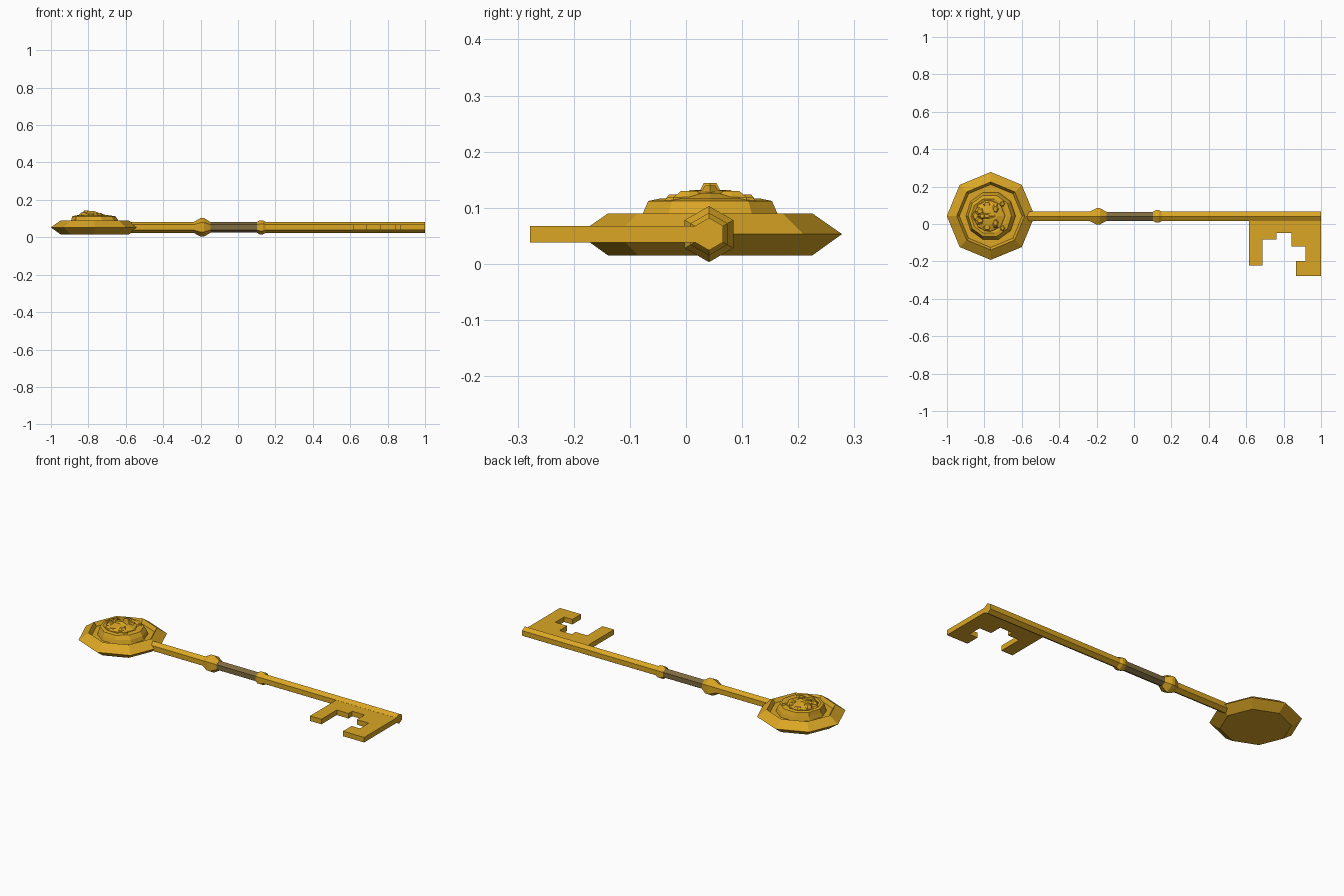
import bpy, bmesh, math
from mathutils import Vector

if "Cube" in bpy.data.objects:
    bpy.data.objects.remove(bpy.data.objects["Cube"])


def material(name, rgb):
    m = bpy.data.materials.new(name)
    m.use_nodes = True
    m.diffuse_color = (*rgb, 1)
    m.node_tree.nodes["Principled BSDF"].inputs["Base Color"].default_value = (*rgb, 1)
    return m


gold = material("gold", (0.70, 0.38, 0.018))
bronze = material("dark_bronze", (0.21, 0.145, 0.05))
AXIS_Y, AXIS_Z = 0.041, 0.053
HEAD = Vector((-0.766, 0.043, 0))


def finish(name, bm, mat=gold):
    bmesh.ops.recalc_face_normals(bm, faces=bm.faces)
    mesh = bpy.data.meshes.new(name)
    bm.to_mesh(mesh)
    bm.free()
    mesh.materials.append(mat)
    obj = bpy.data.objects.new(name, mesh)
    bpy.context.collection.objects.link(obj)
    return obj


def skin(name, rings, mat=gold):
    """Closed solid through a list of equal-length rings of points."""
    bm = bmesh.new()
    loops = [[bm.verts.new(p) for p in ring] for ring in rings]
    n = len(loops[0])
    for a, b in zip(loops, loops[1:]):
        for i in range(n):
            j = (i + 1) % n
            bm.faces.new((a[i], a[j], b[j], b[i]))
    bm.faces.new(loops[0])
    bm.faces.new(loops[-1])
    return finish(name, bm, mat)


def rod(name, profile, mat=gold):
    """Six-sided turning along x from (x, radius) pairs."""
    angles = [math.pi / 2 + k * math.pi / 3 for k in range(6)]
    return skin(name, [[(x, AXIS_Y + r * math.cos(a), AXIS_Z + r * math.sin(a))
                        for a in angles] for x, r in profile], mat)


def dial(name, profile, n=8, squash=1.0):
    """Upright turning about the head centre from (radius, z, x shift)."""
    return skin(name, [[HEAD + Vector((s + r * squash * math.cos(k * math.tau / n),
                                       r * math.sin(k * math.tau / n), z))
                        for k in range(n)] for r, z, s in profile])


# Shaft, collars and grip
rod("rear_shaft", [(-0.58, 0.029), (-0.148, 0.029)])
rod("grip", [(-0.148, 0.028), (0.105, 0.028)], bronze)
rod("front_shaft", [(0.105, 0.029), (1.0, 0.029)])
rod("large_collar", [(-0.237, 0.029), (-0.2, 0.05), (-0.182, 0.05), (-0.148, 0.029)])
rod("small_collar", [(0.102, 0.029), (0.117, 0.038), (0.133, 0.038), (0.148, 0.029)])

# Key bit with its stepped notch
outline = [(0.615, 0.03), (0.615, -0.222), (0.688, -0.222), (0.688, -0.082),
           (0.763, -0.082), (0.763, -0.048), (0.842, -0.048), (0.842, -0.119),
           (0.918, -0.119), (0.918, -0.199), (0.865, -0.199), (0.865, -0.278),
           (1.0, -0.278), (1.0, 0.03)]
skin("key_bit", [[(x, y, z) for x, y in outline] for z in (0.038, 0.067)])

# Octagonal bow with a bevelled rim and a sunken floor
dial("bow", [(0.182, 0.015, 0), (0.235, 0.053, 0), (0.182, 0.09, 0),
             (0.168, 0.068, 0)])

# Mane and face mound of the relief, chin towards -x
dial("mane", [(0.135, 0.06, 0), (0.126, 0.09, 0), (0.116, 0.112, -0.005),
              (0.096, 0.116, -0.01), (0.084, 0.111, -0.01)], 10)
dial("face", [(0.1, 0.09, -0.005), (0.084, 0.114, -0.008), (0.05, 0.126, -0.014),
              (0.024, 0.131, -0.025)], 8)


def lump(name, loc, size, top, lean=0.0, n=6, side=1):
    """Faceted tapered boss; its top is smaller and leans along x."""
    x, y, z = loc
    rings = []
    for scale, h, shift in ((1, 0, 0), (0.9, 0.55, lean * 0.5), (top, 1, lean)):
        rings.append([HEAD + Vector((x + shift + size[0] * scale * math.cos(k * math.tau / n),
                                     side * y + size[1] * scale * math.sin(k * math.tau / n),
                                     z + size[2] * h)) for k in range(n)])
    return skin(name, rings)


# Facial features
lump("nose_bridge", (-0.015, 0, 0.115), (0.055, 0.02, 0.025), 0.5, -0.015)
lump("nose_tip", (-0.045, 0, 0.118), (0.018, 0.022, 0.026), 0.6)
lump("chin", (-0.085, 0, 0.1), (0.022, 0.03, 0.02), 0.6, 0.005)
for side, label in ((1, "left"), (-1, "right")):
    lump(label + "_muzzle", (-0.058, 0.025, 0.11), (0.028, 0.026, 0.022), 0.5, side=side)
    lump(label + "_brow", (0.025, 0.038, 0.108), (0.02, 0.032, 0.022), 0.5, side=side)
    lump(label + "_cheek", (-0.02, 0.062, 0.1), (0.03, 0.025, 0.024), 0.5, side=side)
    lump(label + "_ear", (0.062, 0.065, 0.1), (0.02, 0.022, 0.019), 0.5, n=5, side=side)
